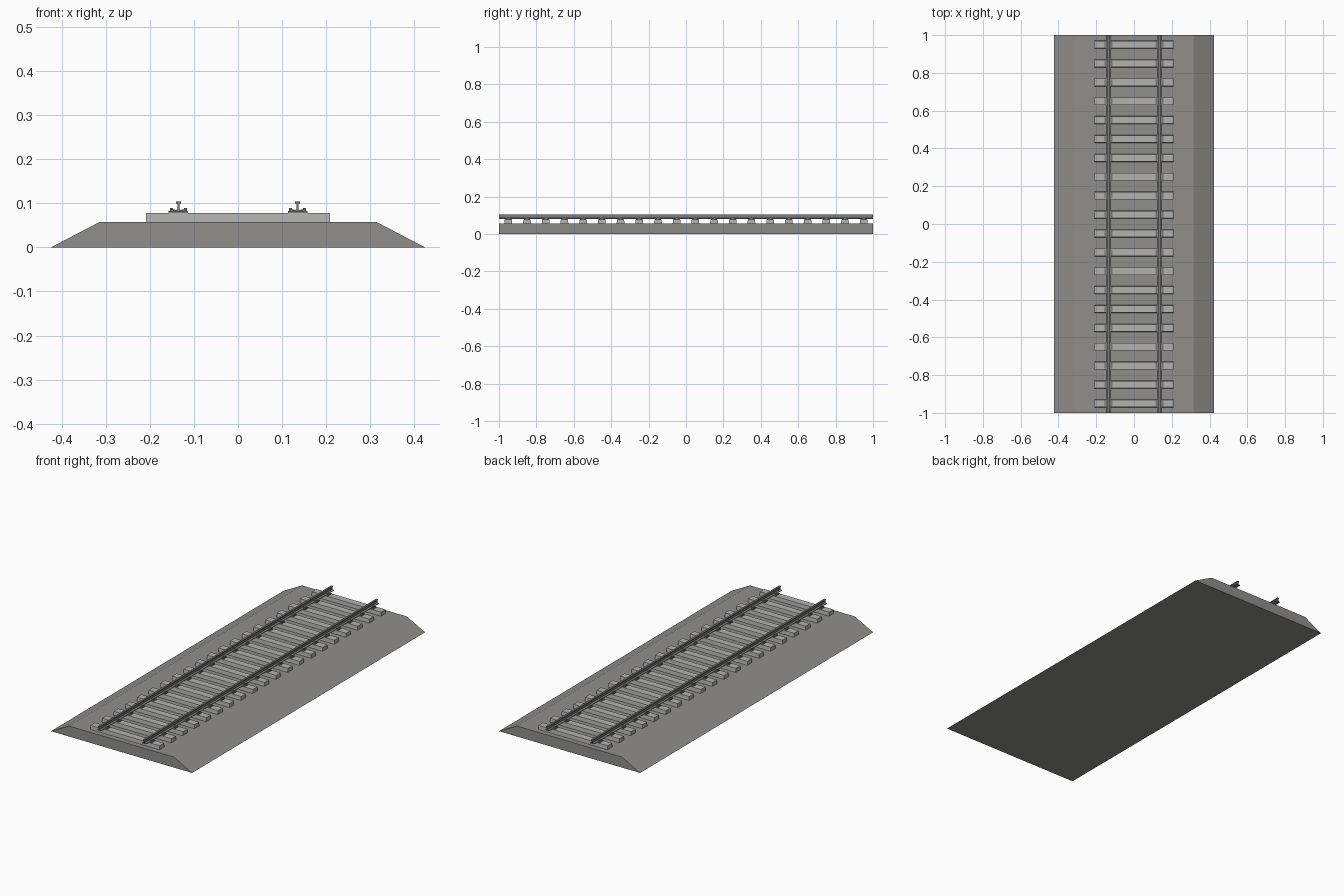
import bpy, bmesh
from mathutils import Matrix, Vector

if "Cube" in bpy.data.objects:
    bpy.data.objects.remove(bpy.data.objects["Cube"])

LENGTH = 2.0
GAUGE_X = 0.135
BED_TOP = 0.057
SLEEPER_TOP = 0.078
SLEEPER_YS = [-0.95 + 0.1 * i for i in range(20)]


def material(name, rgb):
    m = bpy.data.materials.new(name)
    m.diffuse_color = (*rgb, 1)
    m.use_nodes = True
    m.node_tree.nodes["Principled BSDF"].inputs["Base Color"].default_value = m.diffuse_color
    return m


def finish(name, bm, mat):
    bmesh.ops.recalc_face_normals(bm, faces=bm.faces)
    me = bpy.data.meshes.new(name)
    bm.to_mesh(me)
    bm.free()
    me.materials.append(mat)
    ob = bpy.data.objects.new(name, me)
    bpy.context.collection.objects.link(ob)
    return ob


def extrude_profile(name, half, cx, mat):
    """Mirror a half profile (x, z) about cx and extrude it along y."""
    pts = half + [(-x, z) for x, z in reversed(half)]
    bm = bmesh.new()
    face = bm.faces.new([bm.verts.new((cx + x, -LENGTH / 2, z)) for x, z in pts])
    new = bmesh.ops.extrude_face_region(bm, geom=[face])["geom"]
    moved = [v for v in new if isinstance(v, bmesh.types.BMVert)]
    bmesh.ops.translate(bm, verts=moved, vec=(0, LENGTH, 0))
    return finish(name, bm, mat)


def add_box(bm, x, y, z0, z1, sx, sy, taper=0.0):
    mat = Matrix.LocRotScale(Vector((x, y, (z0 + z1) / 2)), None, Vector((sx, sy, z1 - z0)))
    verts = bmesh.ops.create_cube(bm, size=1, matrix=mat)["verts"]
    for v in verts:
        if v.co.z > (z0 + z1) / 2:
            v.co.y += taper if v.co.y < y else -taper


stone = material("ballast_grey", (0.28, 0.275, 0.255))
concrete = material("sleeper_grey", (0.45, 0.45, 0.435))
steel = material("rail_grey", (0.2, 0.2, 0.2))

# Ballast bed
extrude_profile("ballast_bed", [(0.424, 0), (0.315, BED_TOP)], 0, stone)

# Sleepers
bm = bmesh.new()
for y in SLEEPER_YS:
    add_box(bm, 0, y, BED_TOP - 0.001, SLEEPER_TOP, 0.416, 0.042, 0.002)
finish("sleepers", bm, concrete)

# Rails: foot, web and head in one profile
rail = [(0.012, 0.081), (0.012, 0.083), (0.002, 0.086), (0.002, 0.098),
        (0.006, 0.0995), (0.006, 0.103), (0.005, 0.104)]
for side, name in ((-1, "left_rail"), (1, "right_rail")):
    extrude_profile(name, rail, side * GAUGE_X, steel)

# Base plates and rail clips
plates, clips = bmesh.new(), bmesh.new()
for y in SLEEPER_YS:
    for cx in (-GAUGE_X, GAUGE_X):
        add_box(plates, cx, y, SLEEPER_TOP, 0.082, 0.044, 0.032)
        for s in (-1, 1):
            add_box(clips, cx + s * 0.013, y, 0.082, 0.086, 0.012, 0.018)
            add_box(clips, cx + s * 0.016, y, 0.086, 0.089, 0.007, 0.008)
finish("base_plates", plates, steel)
finish("rail_clips", clips, steel)
